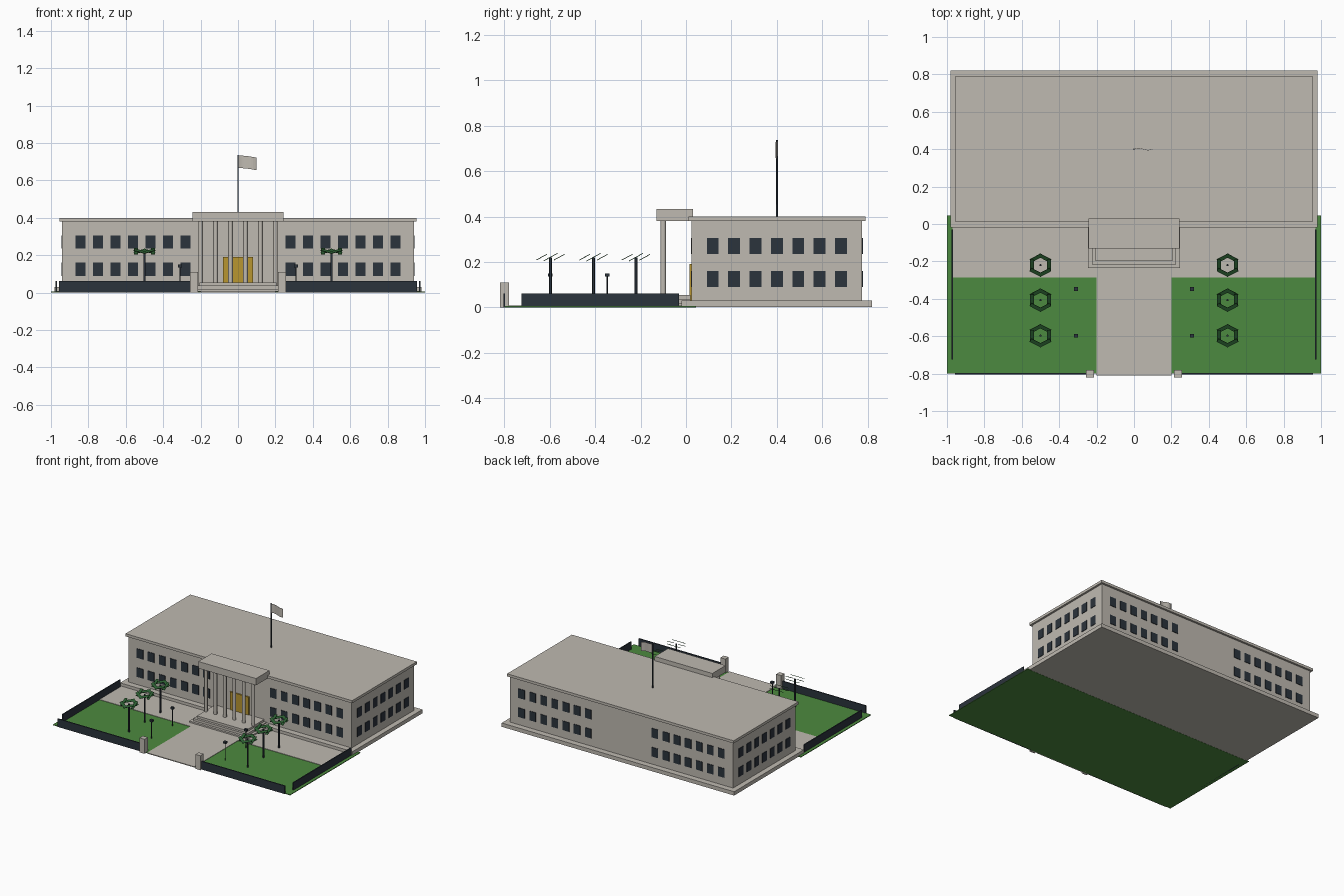
import bpy, bmesh, math
from mathutils import Matrix, Vector

if "Cube" in bpy.data.objects:
    bpy.data.objects.remove(bpy.data.objects["Cube"])


def material(name, rgb):
    m = bpy.data.materials.new(name)
    m.diffuse_color = (*rgb, 1)
    m.use_nodes = True
    m.node_tree.nodes["Principled BSDF"].inputs["Base Color"].default_value = m.diffuse_color
    return m


STONE = material("warm_stone", (0.52, 0.49, 0.44))
GRASS = material("grass_green", (0.073, 0.254, 0.05))
DARK = material("dark_slate", (0.024, 0.033, 0.045))
GOLD = material("door_gold", (0.48, 0.305, 0.03))
LEAF = material("leaf_green", (0.023, 0.107, 0.03))


def finish(name, bm, mat, smooth=False):
    me = bpy.data.meshes.new(name)
    bm.to_mesh(me)
    bm.free()
    ob = bpy.data.objects.new(name, me)
    bpy.context.collection.objects.link(ob)
    me.materials.append(mat)
    if smooth:
        for p in me.polygons:
            p.use_smooth = abs(p.normal.z) < 0.5
    return ob


def add_box(bm, x0, x1, y0, y1, z0, z1):
    centre = Vector(((x0 + x1) / 2, (y0 + y1) / 2, (z0 + z1) / 2))
    size = Matrix.Diagonal((x1 - x0, y1 - y0, z1 - z0, 1))
    bmesh.ops.create_cube(bm, size=1, matrix=Matrix.Translation(centre) @ size)


def add_rod(bm, x, y, z0, z1, r, sides):
    bmesh.ops.create_cone(bm, cap_ends=True, segments=sides, radius1=r, radius2=r,
                          depth=z1 - z0, matrix=Matrix.Translation((x, y, (z0 + z1) / 2)))


def boxes(name, mat, *dims):
    bm = bmesh.new()
    for d in dims:
        add_box(bm, *d)
    return finish(name, bm, mat)


# Grounds
boxes("lawn", GRASS, (-1, 1, -0.8, 0.045, 0, 0.005))
boxes("plaza", STONE, (-0.97, 0.97, -0.285, -0.015, 0.002, 0.008))
boxes("walkway", STONE, (-0.2, 0.2, -0.81, -0.28, 0.002, 0.008))

# Main building
boxes("plinth", STONE, (-0.98, 0.98, -0.02, 0.82, 0.001, 0.03))
boxes("main_block", STONE, (-0.94, 0.94, 0.025, 0.775, 0.03, 0.38))
boxes("roof_cornice", STONE, (-0.955, 0.955, 0.01, 0.79, 0.38, 0.40))

# Windows in two rows on all four walls
bm = bmesh.new()
for z in (0.09, 0.235):
    for i in range(7):
        for s in (-1, 1):
            x = s * (0.281 + 0.0935 * i)
            y = 0.4 + 0.094 * (i - 3)
            wall_y = 0.4 + s * 0.375
            for side in (-1, 1):
                wy = 0.4 + side * 0.375
                add_box(bm, x - 0.027, x + 0.027, wy - 0.004, wy + 0.004, z, z + 0.07)
            add_box(bm, s * 0.94 - 0.004, s * 0.94 + 0.004, y - 0.026, y + 0.026, z, z + 0.07)
finish("windows", bm, DARK)

# Entrance: door, steps, columns and canopy
boxes("door", GOLD, (-0.08, 0.08, 0.015, 0.026, 0.03, 0.19))
boxes("entrance_steps", STONE,
      *[(-w, w, y, 0.02, 0.003, z) for w, y, z in
        ((0.245, -0.236, 0.019), (0.225, -0.217, 0.037), (0.207, -0.199, 0.054))])
bm = bmesh.new()
for i in range(6):
    add_rod(bm, -0.2 + 0.08 * i, -0.1, 0.03, 0.385, 0.0125, 12)
finish("portico_columns", bm, STONE, True)
boxes("portico_canopy", STONE, (-0.243, 0.243, -0.13, 0.03, 0.38, 0.432))

# Boundary walls and gate posts
dims = []
for s in (-1, 1):
    a, b = sorted((s * 0.25, s * 0.957))
    dims.append((a, b, -0.804, -0.796, 0, 0.062))
    dims.append((s * 0.972 - 0.004, s * 0.972 + 0.004, -0.725, -0.03, 0, 0.062))
boxes("boundary_fence", DARK, *dims)
boxes("gate_posts", STONE, *[(s * 0.235 - 0.021, s * 0.235 + 0.021, -0.82, -0.78, 0, 0.11)
                             for s in (-1, 1)])

# Trees: thin trunk and a ring of six tilted leaf plates
trunks, leaves = bmesh.new(), bmesh.new()
for s in (-1, 1):
    for y in (-0.22, -0.407, -0.597):
        add_rod(trunks, s * 0.5, y, 0.001, 0.22, 0.006, 8)
        for k in range(6):
            a = k * math.pi / 3
            pos = Vector((s * 0.5 + 0.045 * math.cos(a), y + 0.045 * math.sin(a), 0.221))
            bmesh.ops.create_cube(leaves, size=1, matrix=Matrix.Translation(pos)
                                  @ Matrix.Rotation(0.5, 4, 'X') @ Matrix.Rotation(a, 4, 'Z')
                                  @ Matrix.Diagonal((0.021, 0.07, 0.003, 1)))
finish("tree_trunks", trunks, DARK, True)
finish("tree_leaves", leaves, LEAF)

# Garden lamps
bm = bmesh.new()
for s in (-1, 1):
    for y in (-0.347, -0.597):
        add_rod(bm, s * 0.31, y, 0.001, 0.138, 0.003, 8)
        add_box(bm, s * 0.31 - 0.011, s * 0.31 + 0.011, y - 0.01, y + 0.01, 0.135, 0.15)
finish("garden_lamps", bm, DARK)

# Flagpole and waving flag
bm = bmesh.new()
add_rod(bm, 0, 0.4, 0.40, 0.737, 0.004, 8)
finish("flagpole", bm, DARK, True)
bm = bmesh.new()
n = 10
cols = []
for i in range(n + 1):
    t = i / n
    y = 0.4 + 0.005 * math.sin(t * 2 * math.pi)
    drop = 0.012 * t * t
    cols.append([bm.verts.new((0.1 * t, y + dy, z - drop))
                 for dy, z in ((-0.001, 0.666), (0.001, 0.666), (0.001, 0.733), (-0.001, 0.733))])
for a, b in zip(cols, cols[1:]):
    for j in range(4):
        k = (j + 1) % 4
        bm.faces.new((a[j], a[k], b[k], b[j]))
bm.faces.new(cols[0])
bm.faces.new(cols[-1])
bmesh.ops.recalc_face_normals(bm, faces=bm.faces)
finish("flag", bm, STONE)
